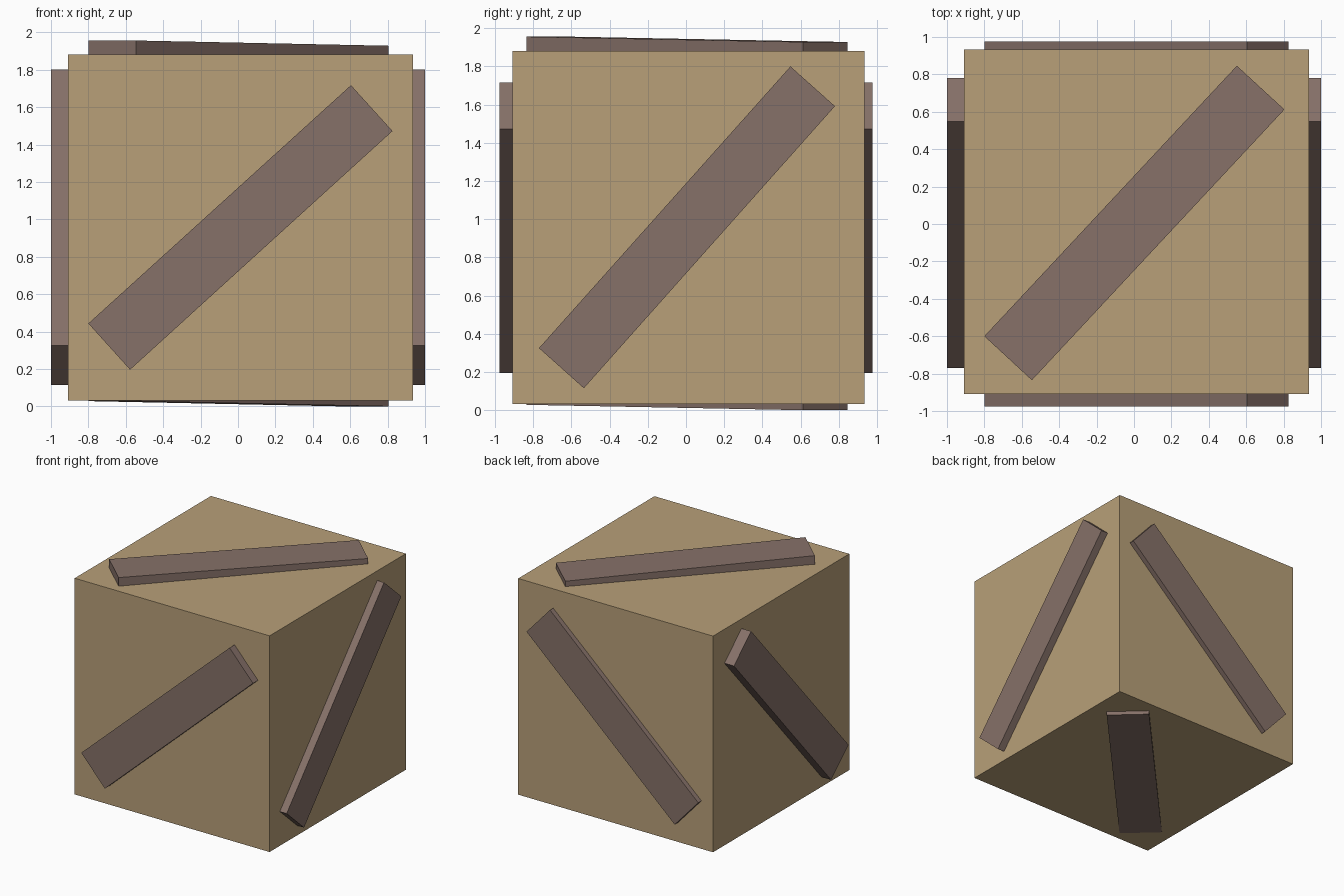
import bpy
import bmesh
from mathutils import Vector

if "Cube" in bpy.data.objects:
    bpy.data.objects.remove(bpy.data.objects["Cube"])


def material(name, color):
    m = bpy.data.materials.new(name)
    m.diffuse_color = color
    m.use_nodes = True
    m.node_tree.nodes["Principled BSDF"].inputs["Base Color"].default_value = m.diffuse_color
    return m


wood = material("crate_tan", (0.48, 0.35, 0.19, 1))
brown = material("beam_brown", (0.24, 0.165, 0.14, 1))


def prism(name, corners, sweep, mat):
    """Extrude a four-cornered outline along the sweep vector."""
    bm = bmesh.new()
    face = bm.faces.new([bm.verts.new(c) for c in corners])
    ext = bmesh.ops.extrude_face_region(bm, geom=[face])
    moved = [v for v in ext["geom"] if isinstance(v, bmesh.types.BMVert)]
    bmesh.ops.translate(bm, verts=moved, vec=Vector(sweep))
    # keep exactly two end caps
    if face.is_valid and not any(len(e.link_faces) == 2 for e in face.edges):
        bmesh.ops.delete(bm, geom=[face], context="FACES_ONLY")
    bmesh.ops.recalc_face_normals(bm, faces=bm.faces)
    mesh = bpy.data.meshes.new(name)
    bm.to_mesh(mesh)
    bm.free()
    mesh.materials.append(mat)
    ob = bpy.data.objects.new(name, mesh)
    bpy.context.collection.objects.link(ob)
    return ob


# Main box
bpy.ops.mesh.primitive_cube_add(size=1, location=(0.013, 0.012, 0.957))
box = bpy.context.object
box.name = "box"
box.scale = (1.845, 1.843, 1.85)
box.data.materials.append(wood)

# Diagonal beam running front to back
front = [(-0.80, 0.443), (-0.577, 0.196), (0.826, 1.472), (0.604, 1.717)]
prism("front_back_beam", [(x, -0.977, z) for x, z in front], (0, 1.954, 0), brown)

# Diagonal beam running side to side
side = [(-0.77, 0.325), (-0.535, 0.115), (0.78, 1.592), (0.547, 1.80)]
prism("side_beam", [(-1, y, z) for y, z in side], (2, 0, 0), brown)

# Diagonal beam running bottom to top, its ends sloping slightly
top = [(-0.80, -0.60, 0.028), (-0.546, -0.835, 0.028),
       (0.804, 0.612, 0.0), (0.55, 0.846, 0.0)]
prism("top_bottom_beam", top, (0, 0, 1.928), brown)
